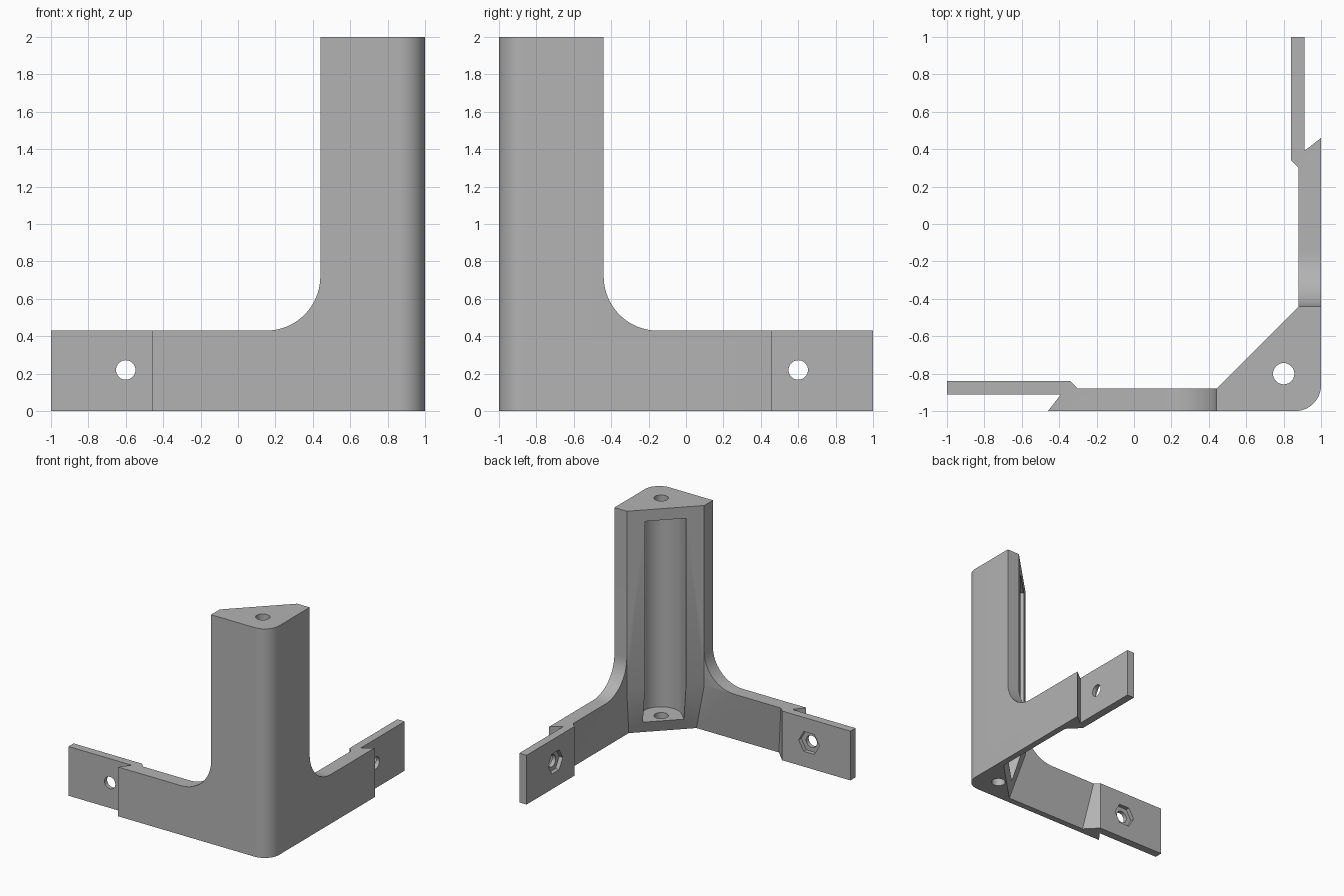
import bpy, bmesh, math
from mathutils import Matrix, Vector

cube = bpy.data.objects.get("Cube")
if cube:
    bpy.data.objects.remove(cube, do_unlink=True)

ARM_TOP, HOLE_Z, BOLT = 0.43, 0.22, 0.8
FILLET, CORNER = 0.29, 0.14

grey = bpy.data.materials.new("plain grey")
grey.use_nodes = True
grey.diffuse_color = (0.45, 0.45, 0.45, 1)
grey.node_tree.nodes["Principled BSDF"].inputs["Base Color"].default_value = (0.45, 0.45, 0.45, 1)

# Reflection across the diagonal that swaps the two arms
SWAP = Matrix(((0, -1, 0, 0), (-1, 0, 0, 0), (0, 0, 1, 0), (0, 0, 0, 1)))


def loft(name, lower, upper, matrix=Matrix()):
    """Closed solid between two matching rings of 3D points."""
    bm = bmesh.new()
    a = [bm.verts.new(matrix @ Vector(p)) for p in lower]
    b = [bm.verts.new(matrix @ Vector(p)) for p in upper]
    bm.faces.new(a)
    bm.faces.new(b)
    for i in range(len(a)):
        j = (i + 1) % len(a)
        bm.faces.new((a[i], a[j], b[j], b[i]))
    bmesh.ops.recalc_face_normals(bm, faces=bm.faces)
    mesh = bpy.data.meshes.new(name)
    bm.to_mesh(mesh)
    bm.free()
    mesh.materials.append(grey)
    obj = bpy.data.objects.new(name, mesh)
    bpy.context.collection.objects.link(obj)
    return obj


def at_z(points, z):
    return [(x, y, z) for x, y in points]


def at_y(points, y):
    return [(x, y, z) for x, z in points]


def arc(cx, cy, r, start, end, n):
    angles = [math.radians(start + (end - start) * i / n) for i in range(n + 1)]
    return [(cx + r * math.cos(t), cy + r * math.sin(t)) for t in angles]


def ring(cx, cy, r, n):
    return arc(cx, cy, r, 0, 360, n)[:-1]


def swapped(points):
    return [(-y, -x) for x, y in reversed(points)]


def combine(target, other, operation):
    bpy.context.view_layer.objects.active = target
    mod = target.modifiers.new(operation.lower(), 'BOOLEAN')
    mod.operation, mod.solver, mod.object = operation, 'EXACT', other
    bpy.ops.object.modifier_apply(modifier=mod.name)
    bpy.data.objects.remove(other, do_unlink=True)


rounded = arc(1 - CORNER, -1 + CORNER, CORNER, -90, 0, 16)


def base_section(inner_x, inner_y):
    """Plan of both arms; the inner wall position changes with height."""
    step = -0.84 - inner_y
    outer = [(-1, -0.84), (-1, -0.91), (-0.39, -0.91), (-0.46, -1)]
    inner = [(inner_x, inner_y), (-0.34 + step, inner_y), (-0.34, -0.84)]
    return outer + rounded + swapped(outer) + swapped(inner) + inner


# Two arms with a drafted inner wall
bracket = loft("corner_bracket", at_z(base_section(0.56, -0.945), 0),
               at_z(base_section(0.44, -0.88), ARM_TOP))

# Upright column
column = [(0.44, -0.88), (0.44, -1)] + rounded + [(1, -0.44), (0.88, -0.44)]
combine(bracket, loft("column", at_z(column, ARM_TOP), at_z(column, 2)), 'UNION')

# Curved webs between the column and the arms
web = [(0.44, ARM_TOP)] + arc(0.44 - FILLET, ARM_TOP + FILLET, FILLET, -90, 0, 20)
for m in (Matrix(), SWAP):
    combine(bracket, loft("web", at_y(web, -1), at_y(web, -0.88), m), 'UNION')

# Open U-shaped channel along the inner face of the column
slot = arc(BOLT, -BOLT, 0.165, -135, 45, 24)
slot += [(x - 0.5, y + 0.5) for x, y in (slot[-1], slot[0])]
combine(bracket, loft("channel_cutter", at_z(slot, 0.1), at_z(slot, 1.9)), 'DIFFERENCE')

# Vertical bolt hole through floor and cap
bolt = ring(BOLT, -BOLT, 0.057, 32)
combine(bracket, loft("bolt_cutter", at_z(bolt, -0.1), at_z(bolt, 2.1)), 'DIFFERENCE')

# Screw hole and hexagonal nut pocket in each tongue
screw, nut = ring(-0.6, HOLE_Z, 0.052, 32), ring(-0.6, HOLE_Z, 0.1, 6)
for m in (Matrix(), SWAP):
    combine(bracket, loft("screw_cutter", at_y(screw, -1.1), at_y(screw, -0.7), m), 'DIFFERENCE')
    combine(bracket, loft("nut_cutter", at_y(nut, -0.875), at_y(nut, -0.7), m), 'DIFFERENCE')

bpy.ops.object.select_all(action='DESELECT')
bracket.select_set(True)
bpy.context.view_layer.objects.active = bracket
bpy.ops.object.shade_smooth_by_angle(angle=math.radians(25))
